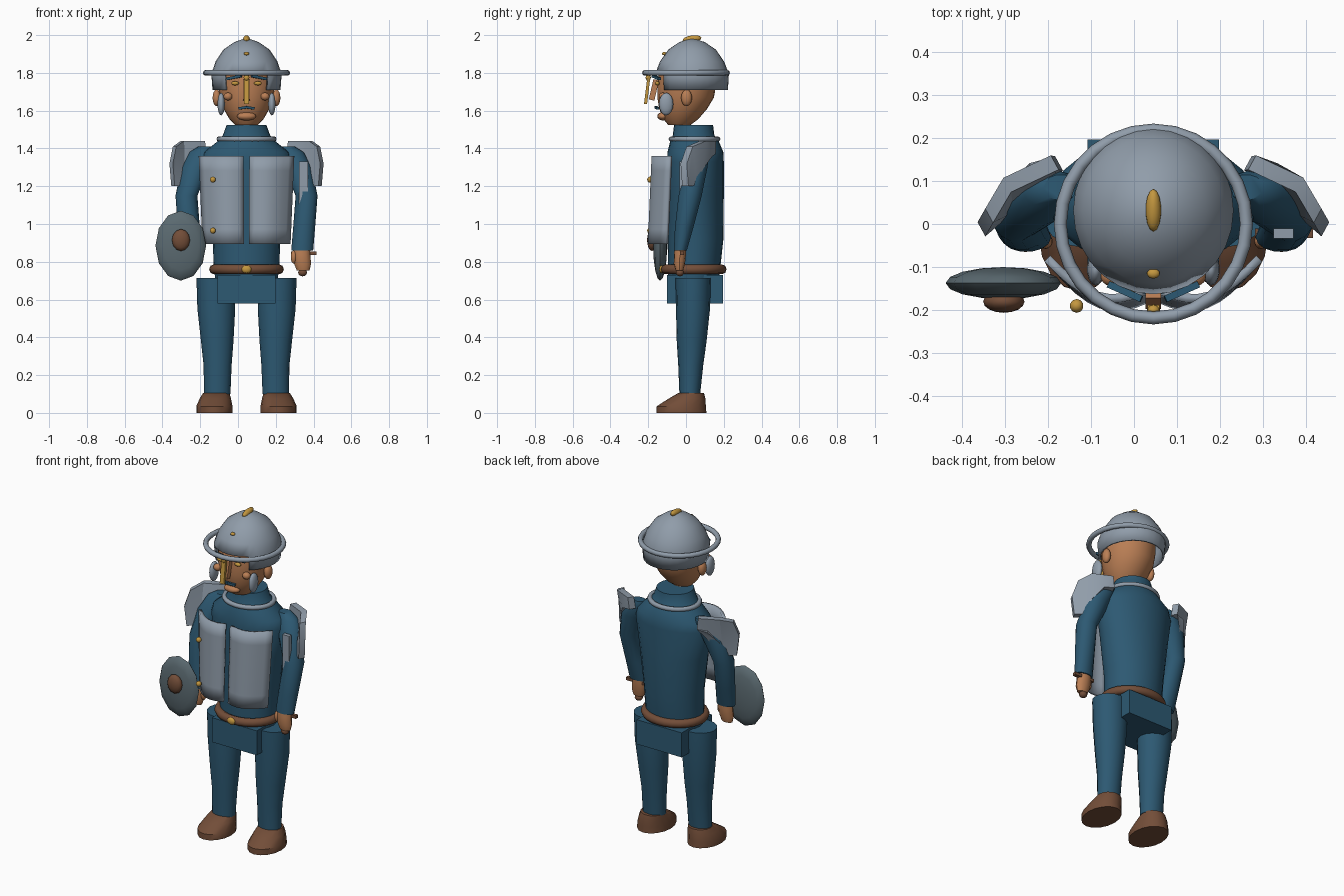
import bpy, bmesh, math
from mathutils import Vector, Matrix

if "Cube" in bpy.data.objects:
    bpy.data.objects.remove(bpy.data.objects["Cube"])

CX = 0.045  # body centre line


def material(name, rgb):
    m = bpy.data.materials.new(name)
    m.diffuse_color = (*rgb, 1)
    m.use_nodes = True
    m.node_tree.nodes["Principled BSDF"].inputs["Base Color"].default_value = m.diffuse_color
    return m


BLUE = material("blue_cloth", (0.026, 0.10, 0.17))
STEEL = material("steel", (0.28, 0.335, 0.40))
IRON = material("dark_iron", (0.105, 0.145, 0.165))
SKIN = material("skin", (0.49, 0.21, 0.09))
BROWN = material("brown_leather", (0.17, 0.075, 0.04))
GOLD = material("gold", (0.55, 0.31, 0.05))


def finish(bm, name, mat, angle=40):
    bmesh.ops.recalc_face_normals(bm, faces=bm.faces[:])
    me = bpy.data.meshes.new(name)
    bm.to_mesh(me)
    bm.free()
    me.materials.append(mat)
    ob = bpy.data.objects.new(name, me)
    bpy.context.collection.objects.link(ob)
    bpy.ops.object.select_all(action='DESELECT')
    ob.select_set(True)
    bpy.context.view_layer.objects.active = ob
    if angle:
        bpy.ops.object.shade_smooth_by_angle(angle=math.radians(angle))
    return ob


def loft(name, sections, mat, n=20, caps=(True, True), cut=None):
    """Stack of elliptical rings: (x, y, z, rx, ry)."""
    bm = bmesh.new()
    rings = []
    for x, y, z, rx, ry in sections:
        rings.append([bm.verts.new((x + rx * math.cos(2 * math.pi * i / n),
                                    y + ry * math.sin(2 * math.pi * i / n), z)) for i in range(n)])
    for a, b in zip(rings, rings[1:]):
        for i in range(n):
            j = (i + 1) % n
            bm.faces.new((a[i], a[j], b[j], b[i]))
    if caps[0]:
        bm.faces.new(rings[0])
    if caps[1]:
        bm.faces.new(rings[-1])
    if cut:
        bmesh.ops.delete(bm, geom=[f for f in bm.faces if cut(f.calc_center_median())], context='FACES')
    return finish(bm, name, mat)


def ball(name, loc, radii, mat, rot=None, seg=14, rings=8):
    bm = bmesh.new()
    bmesh.ops.create_uvsphere(bm, u_segments=seg, v_segments=rings, radius=1)
    m = Matrix.Translation(loc) @ (rot or Matrix()) @ Matrix.Diagonal((*radii, 1))
    bmesh.ops.transform(bm, matrix=m, verts=bm.verts[:])
    return finish(bm, name, mat, 50)


def box(name, loc, size, mat, rot=None):
    bm = bmesh.new()
    bmesh.ops.create_cube(bm, size=1)
    m = Matrix.Translation(loc) @ (rot or Matrix()) @ Matrix.Diagonal((*size, 1))
    bmesh.ops.transform(bm, matrix=m, verts=bm.verts[:])
    return finish(bm, name, mat, 0)


def ring(name, loc, rx, ry, tube, mat, tz=None):
    n, k = 28, 8
    tz = tz or tube
    bm = bmesh.new()
    v = []
    for i in range(n):
        a = 2 * math.pi * i / n
        v.append([])
        for j in range(k):
            b = 2 * math.pi * j / k
            c = tube * math.cos(b)
            v[i].append(bm.verts.new((loc[0] + (rx + c) * math.cos(a), loc[1] + (ry + c) * math.sin(a),
                                      loc[2] + tz * math.sin(b))))
    for i in range(n):
        for j in range(k):
            p, q = (i + 1) % n, (j + 1) % k
            bm.faces.new((v[i][j], v[p][j], v[p][q], v[i][q]))
    return finish(bm, name, mat, 50)


def rx(deg, axis='X'):
    return Matrix.Rotation(math.radians(deg), 4, axis)


# torso with collar, tunic skirt and belt
loft("torso", [(CX, .04, .70, .165, .135), (CX, .045, .80, .175, .14), (CX, .05, .92, .178, .148),
               (CX, .05, 1.15, .21, .15), (CX, .05, 1.33, .24, .15), (CX, .05, 1.38, .225, .148),
               (CX, .045, 1.44, .15, .128), (CX, .04, 1.47, .125, .11), (CX, .04, 1.525, .105, .103)], BLUE, 24)
ring("neck_ring", (CX, .045, 1.45), .145, .123, .014, STEEL)
box("tunic_skirt", (CX, .048, .655), (.305, .295, .15), BLUE)
ring("belt", (CX, .04, .76), .173, .15, .025, BROWN, .026)
ball("belt_buckle", (CX, -.128, .76), (.027, .014, .021), GOLD)

# limbs, mirrored about the body centre
for s, side in ((-1, "left"), (1, "right")):
    def X(o):
        return CX + s * o
    loft(side + "_leg", [(X(.155), .02, .10, .07, .055), (X(.153), .025, .25, .074, .066),
                         (X(.155), .03, .38, .086, .079), (X(.16), .037, .55, .1, .09),
                         (X(.162), .038, .715, .103, .093)], BLUE, 16)
    loft(side + "_boot", [(X(.17), -.024, 0, .096, .132), (X(.17), -.025, .035, .096, .13),
                          (X(.165), .005, .075, .083, .098), (X(.16), .027, .105, .07, .068)], BROWN, 16)
    loft(side + "_arm", [(X(.295), -.03, .86, .058, .035), (X(.305), -.01, .98, .058, .05),
                         (X(.318), .022, 1.15, .058, .063), (X(.272), .055, 1.3, .074, .06),
                         (X(.235), .08, 1.38, .068, .045), (X(.215), .085, 1.41, .04, .03)], BLUE, 14)
    loft(side + "_hand", [(X(.30), -.035, .755, .034, .02), (X(.297), -.035, .79, .045, .03),
                          (X(.292), -.032, .84, .045, .032), (X(.292), -.03, .875, .046, .03)], SKIN, 12)
    ball(side + "_thumb", (X(.25), -.04, .825), (.016, .018, .035), SKIN)

    # shoulder plate behind and outside the arm
    bm = bmesh.new()
    outline = [(.21, 1.37), (.22, 1.44), (.33, 1.44), (.372, 1.41), (.39, 1.32), (.38, 1.20),
               (.325, 1.205), (.315, 1.29), (.27, 1.36)]

    def depth(o, z):
        return .135 - (o - .215) * .85 + .06 * math.sin((o - .21) / .18 * math.pi) * (z - 1.2) / .24
    front = [bm.verts.new((X(o), depth(o, z) - .015, z)) for o, z in outline]
    back = [bm.verts.new((X(o + .018), depth(o, z) + .018, z)) for o, z in outline]
    bm.faces.new(front)
    bm.faces.new(back)
    for i in range(len(outline)):
        j = (i + 1) % len(outline)
        bm.faces.new((front[i], front[j], back[j], back[i]))
    bmesh.ops.triangulate(bm, faces=[f for f in bm.faces if len(f.verts) > 4])
    finish(bm, side + "_shoulder_plate", STEEL, 30)

    # curved breastplate half
    bm = bmesh.new()
    grid = []
    for k in range(7):
        t = k / 6
        z = .895 + .465 * t
        row = []
        for i in range(9):
            u = i / 8
            o = .018 + (.208 + .02 * t) * u
            y = -.155 - .03 * math.sin(math.pi * u) + .075 * u * u - .02 * (1 - t)
            row.append(bm.verts.new((X(o), y, z)))
        grid.append(row)
    for k in range(6):
        for i in range(8):
            bm.faces.new((grid[k][i], grid[k][i + 1], grid[k + 1][i + 1], grid[k + 1][i]))
    plate = finish(bm, side + "_breastplate", STEEL, 40)
    mod = plate.modifiers.new("thickness", 'SOLIDIFY')
    mod.thickness, mod.offset = .02, 0

    # face and ear parts
    ball(side + "_ear", (X(.158), .003, 1.668), (.022, .029, .044), SKIN)
    ball(side + "_cheek_guard", (X(.134), -.105, 1.635), (.02, .038, .06), STEEL)
    ball(side + "_cheek", (X(.098), -.122, 1.675), (.024, .022, .021), SKIN)
    ball(side + "_eye", (X(.06), -.152, 1.745), (.021, .012, .011), GOLD)
    box(side + "_brow", (X(.066), -.157, 1.776), (.085, .016, .014), BLUE, rx(s * 24, 'Z') @ rx(s * 10, 'Y'))
    box(side + "_moustache", (X(.02), -.155, 1.615), (.044, .014, .013), BLUE, rx(s * 15, 'Z') @ rx(s * 8, 'Y'))

# breastplate rivets
for z in (.965, 1.235):
    ball("breastplate_rivet", (-.133, -.19, z), (.016, .016, .016), GOLD, seg=10, rings=6)

# head
loft("head", [(CX, -.035, 1.525, .06, .06), (CX, -.027, 1.555, .09, .092), (CX, -.015, 1.61, .122, .127),
              (CX, -.002, 1.67, .142, .15), (CX, .004, 1.74, .15, .156), (CX, .01, 1.83, .145, .15)], SKIN, 24)
ball("chin", (CX, -.122, 1.57), (.052, .03, .022), SKIN)
box("nose", (CX, -.17, 1.71), (.036, .03, .11), SKIN, rx(-13))

# helmet: dome with face opening, brim, crest and nose guard
helmet = loft("helmet", [(CX, .032, 1.71, .18, .19), (CX, .032, 1.795, .186, .195), (CX, .032, 1.86, .164, .17),
                         (CX, .032, 1.923, .122, .126), (CX, .032, 1.963, .065, .068),
                         (CX, .032, 1.98, .015, .015)], STEEL, 28, (False, True),
              lambda c: c.z < 1.79 and abs(c.x - CX) < .11 and c.y < 0)
mod = helmet.modifiers.new("thickness", 'SOLIDIFY')
mod.thickness, mod.offset = .012, -1
ring("helmet_brim", (CX, 0, 1.80), .216, .218, .015, STEEL)
ball("helmet_crest", (CX, .032, 1.979), (.018, .05, .019), GOLD, rx(8))
ball("helmet_rivet", (CX, -.115, 1.902), (.015, .012, .009), GOLD, seg=10, rings=6)
box("nose_guard", (CX, -.205, 1.71), (.028, .016, .15), GOLD, rx(-7))
ball("nose_guard_knob", (CX, -.20, 1.775), (.016, .014, .018), GOLD, seg=10, rings=6)

# sword held upright along the arm
box("sword_blade", (.347, -.022, 1.10), (.046, .024, .46), STEEL)
box("sword_guard", (.348, -.022, .845), (.135, .022, .018), BROWN)
loft("sword_grip", [(.342, -.03, .745, .015, .015), (.345, -.025, .86, .015, .015)], BROWN, 10)
ball("sword_pommel", (.342, -.032, .743), (.024, .022, .02), BROWN)

# oval shield with boss
ball("shield", (-.303, -.137, .885), (.134, .185, .037), IRON, rx(90), 12, 8)
ball("shield_boss", (-.302, -.18, .915), (.048, .058, .026), BROWN, rx(90), 12, 8)
